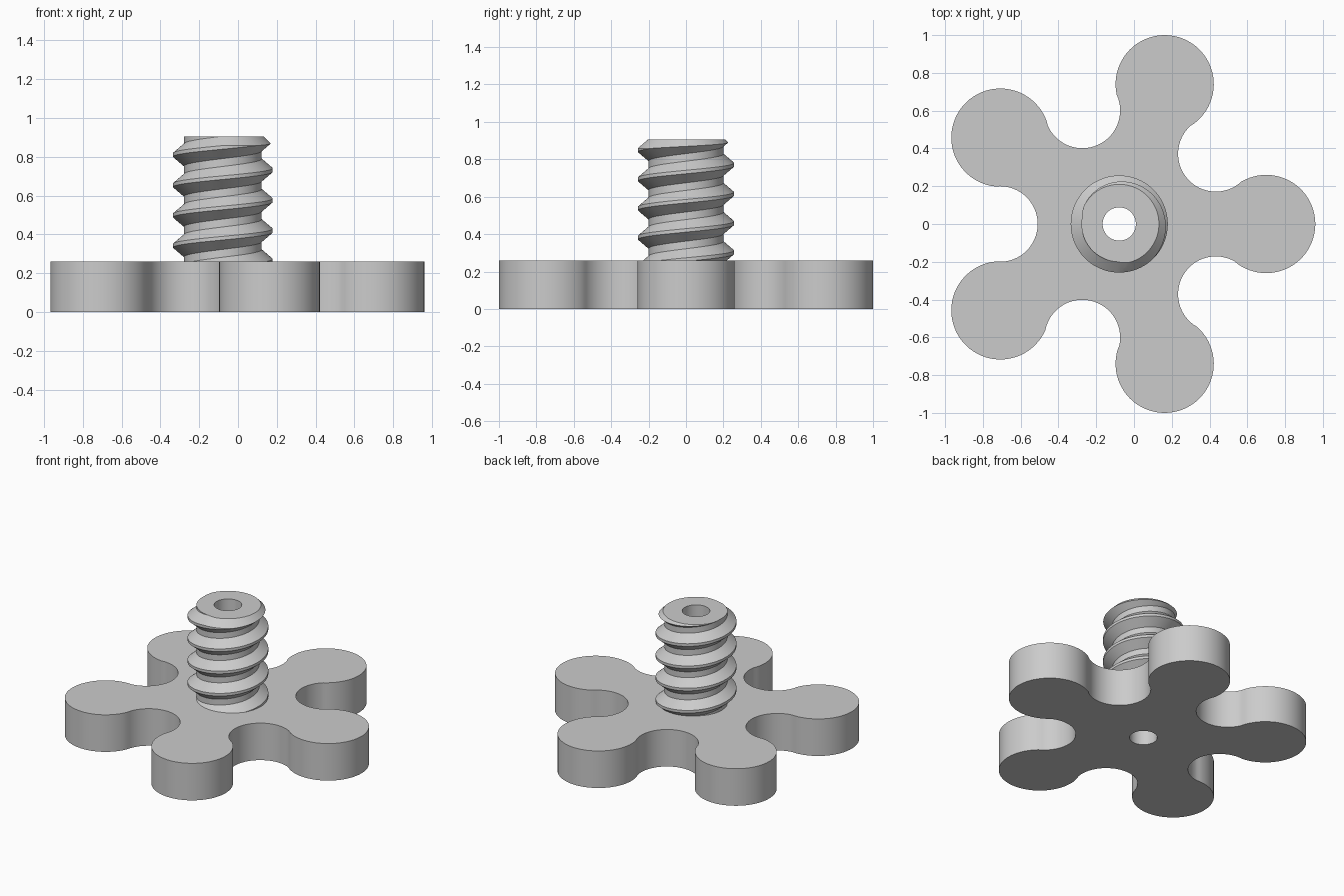
import bpy, bmesh
from math import sin, cos, pi, radians, atan2

if "Cube" in bpy.data.objects:
    bpy.data.objects.remove(bpy.data.objects["Cube"])

CX = -0.078                    # knob axis
BASE_H, TOP = 0.26, 0.905
HOLE_R, ROOT_R, CREST_R = 0.088, 0.2, 0.257
LOBE_D, LOBE_R = 0.778, 0.26
DIP_D, DIP_R = 0.632, 0.2
PITCH, SEG = 0.156, 96

grey = bpy.data.materials.new("plain grey")
grey.use_nodes = True
colour = (0.6, 0.6, 0.6, 1)
grey.diffuse_color = colour
grey.node_tree.nodes["Principled BSDF"].inputs["Base Color"].default_value = colour


def make_object(name, bm):
    bmesh.ops.recalc_face_normals(bm, faces=bm.faces)
    mesh = bpy.data.meshes.new(name)
    bm.to_mesh(mesh)
    bm.free()
    mesh.materials.append(grey)
    ob = bpy.data.objects.new(name, mesh)
    ob.location.x = CX
    bpy.context.collection.objects.link(ob)
    return ob


def smooth(ob):
    bpy.ops.object.select_all(action='DESELECT')
    ob.select_set(True)
    bpy.context.view_layer.objects.active = ob
    bpy.ops.object.shade_smooth_by_angle(angle=radians(25))


def arc(dist, direction, radius, start, end, steps):
    """Points of an arc whose centre lies at a polar position."""
    return [(dist * cos(direction) + radius * cos(start + (end - start) * i / steps),
             dist * sin(direction) + radius * sin(start + (end - start) * i / steps))
            for i in range(steps)]


def closed_loop(bm, points):
    vs = [bm.verts.new((x, y, 0)) for x, y in points]
    return [bm.edges.new((v, vs[i - 1])) for i, v in enumerate(vs)]


# Five-lobed handle: convex lobes joined by tangent concave arcs
half = pi / 5
tangent = atan2(DIP_D * sin(half), DIP_D * cos(half) - LOBE_D)
outline = []
for k in range(5):
    a = k * 2 * half
    outline += arc(LOBE_D, a, LOBE_R, a - tangent, a + tangent, 48)
    outline += arc(DIP_D, a + half, DIP_R, a + tangent - pi,
                   a + 2 * half - tangent - pi, 32)
bm = bmesh.new()
edges = closed_loop(bm, outline)
edges += closed_loop(bm, arc(0, 0, HOLE_R, 0, 2 * pi, SEG))
bmesh.ops.triangle_fill(bm, edges=edges, use_beauty=True)
new = bmesh.ops.extrude_face_region(bm, geom=bm.faces[:])["geom"]
bmesh.ops.translate(bm, vec=(0, 0, BASE_H),
                    verts=[g for g in new if isinstance(g, bmesh.types.BMVert)])
smooth(make_object("lobed_handle", bm))

# Threaded stud: helical columns of a trapezoid tooth, one start, right-handed
tooth = [(-0.06, CREST_R), (0.06, CREST_R), (0.37, ROOT_R), (0.63, ROOT_R)]
turns = 8
crest_z = 0.81 - PITCH * 6.5   # lowest crest, at angle zero
bm = bmesh.new()
columns = []
for i in range(SEG):
    a = 2 * pi * i / SEG
    columns.append([bm.verts.new((r * cos(a), r * sin(a),
                                  crest_z + PITCH * (k + t + i / SEG)))
                    for k in range(turns) for t, r in tooth])
n = len(tooth)
for i, col in enumerate(columns):
    nxt = columns[i + 1] if i + 1 < SEG else columns[0][n:]
    for j in range(min(len(col), len(nxt)) - 1):
        bm.faces.new((col[j], nxt[j], nxt[j + 1], col[j + 1]))
rim = [e for e in bm.edges if e.is_boundary]
middle = crest_z + PITCH * turns / 2
for upper in (False, True):
    side = [e for e in rim if (e.verts[0].co.z > middle) == upper]
    hub_z = sum(e.verts[0].co.z for e in side) / len(side)
    hub = bm.verts.new((0, 0, hub_z))
    for e in side:
        bm.faces.new((e.verts[0], e.verts[1], hub))
stud = make_object("threaded_stud", bm)

# Trimming sleeve: bore, flat ends and chamfered top edge
ring = [(HOLE_R, BASE_H), (0.3, BASE_H), (0.3, TOP - 0.09), (0.21, TOP), (HOLE_R, TOP)]
bm = bmesh.new()
rows = [[bm.verts.new((r * cos(2 * pi * i / SEG), r * sin(2 * pi * i / SEG), z))
         for r, z in ring] for i in range(SEG)]
for i, row in enumerate(rows):
    for j in range(len(ring)):
        bm.faces.new((rows[i - 1][j], row[j], row[j - 1], rows[i - 1][j - 1]))
sleeve = make_object("trim_sleeve", bm)
sleeve.hide_render = True

trim = stud.modifiers.new("trim", 'BOOLEAN')
trim.operation, trim.solver, trim.object = 'INTERSECT', 'EXACT', sleeve
bpy.ops.object.select_all(action='DESELECT')
stud.select_set(True)
bpy.context.view_layer.objects.active = stud
bpy.ops.object.modifier_apply(modifier="trim")
bpy.data.objects.remove(sleeve)
smooth(stud)
